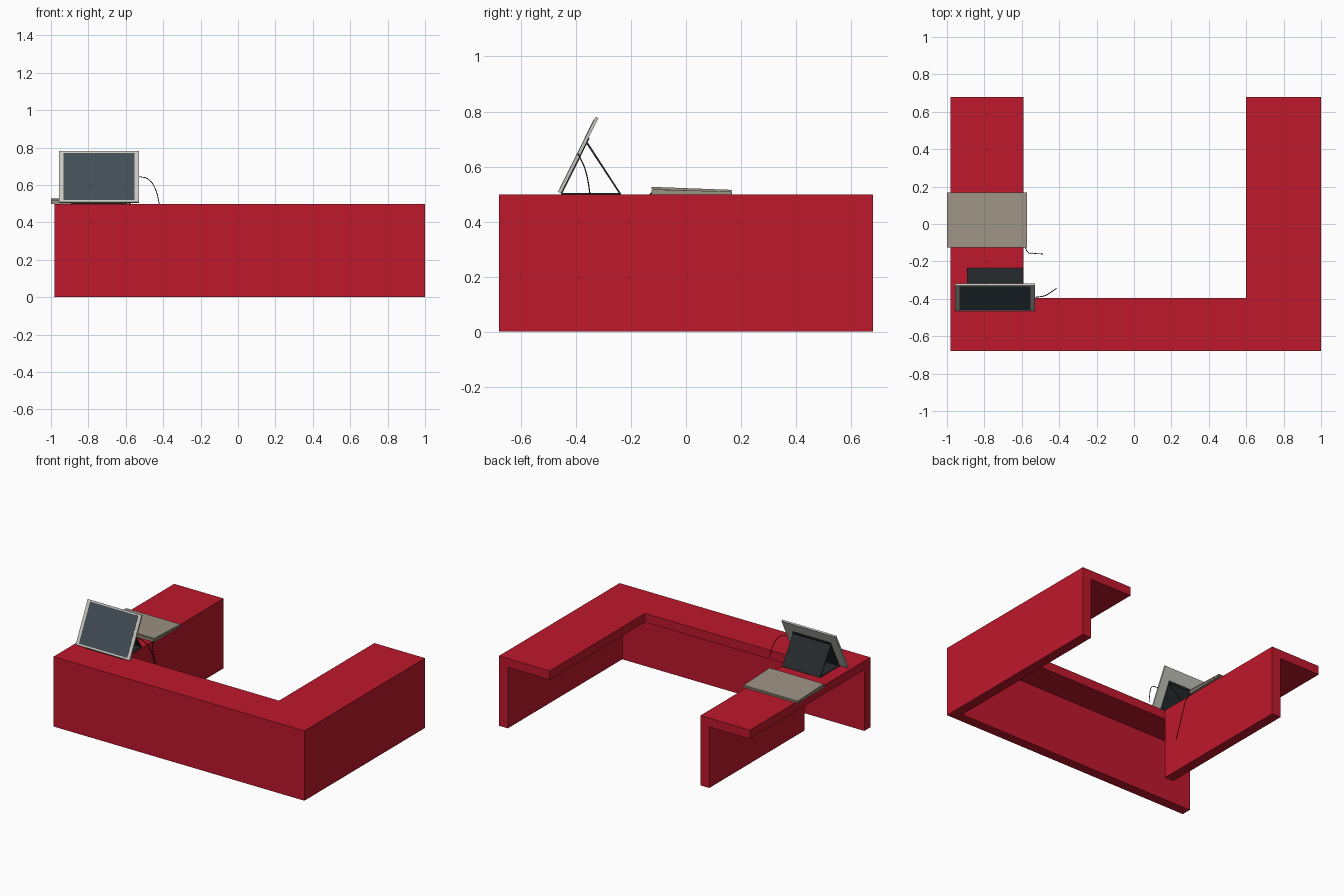
import bpy
from math import radians
from mathutils import Matrix, Vector

if "Cube" in bpy.data.objects:
    bpy.data.objects.remove(bpy.data.objects["Cube"])


def material(name, rgb):
    m = bpy.data.materials.new(name)
    m.diffuse_color = (*rgb, 1)
    m.use_nodes = True
    m.node_tree.nodes["Principled BSDF"].inputs["Base Color"].default_value = m.diffuse_color
    return m


RED = material("red_laminate", (0.52, 0.009, 0.025))
BEZEL = material("pale_grey", (0.58, 0.58, 0.53))
SCREEN = material("slate_glass", (0.055, 0.075, 0.09))
DARK = material("dark_plastic", (0.02, 0.024, 0.027))
TAUPE = material("taupe", (0.34, 0.29, 0.235))
BLACK = material("black_rubber", (0.005, 0.005, 0.005))


def add_mesh(name, verts, faces, mat, matrix=None):
    me = bpy.data.meshes.new(name)
    me.from_pydata([matrix @ Vector(v) if matrix else v for v in verts], [], faces)
    me.materials.append(mat)
    ob = bpy.data.objects.new(name, me)
    bpy.context.collection.objects.link(ob)
    return ob


def prism(name, profile, x0, x1, mat, matrix=None):
    """Extrude a counter-clockwise (y, z) profile along x."""
    n = len(profile)
    verts = [(x, y, z) for x in (x0, x1) for y, z in profile]
    faces = [tuple(range(n))[::-1], tuple(range(n, 2 * n))]
    faces += [(i, (i + 1) % n, n + (i + 1) % n, n + i) for i in range(n)]
    return add_mesh(name, verts, faces, mat, matrix)


def box(name, x, y, z, mat, matrix=None):
    return prism(name, [(y[0], z[0]), (y[1], z[0]), (y[1], z[1]), (y[0], z[1])],
                 x[0], x[1], mat, matrix)


def cable(name, points, radius=0.0022):
    cu = bpy.data.curves.new(name, 'CURVE')
    cu.dimensions = '3D'
    cu.bevel_depth = radius
    cu.bevel_resolution = 1
    cu.resolution_u = 6
    cu.use_fill_caps = True
    sp = cu.splines.new('BEZIER')
    sp.bezier_points.add(len(points) - 1)
    for bp, p in zip(sp.bezier_points, points):
        bp.co = p
        bp.handle_left_type = bp.handle_right_type = 'AUTO'
    cu.materials.append(BLACK)
    ob = bpy.data.objects.new(name, cu)
    bpy.context.collection.objects.link(ob)


# Desk tops
TOP = (0.435, 0.498)
box("right_top", (0.6, 1.0), (-0.68, 0.68), TOP, RED)
box("front_top", (-0.98, 0.6), (-0.68, -0.395), TOP, RED)
box("left_top", (-0.98, -0.59), (-0.395, 0.68), TOP, RED)

# Upright panels
LEG = (0, 0.435)
box("front_panel", (-0.98, 1.0), (-0.68, -0.61), LEG, RED)
box("right_panel", (0.93, 1.0), (-0.61, 0.68), LEG, RED)
box("left_panel", (-0.66, -0.59), (-0.395, 0.68), LEG, RED)

# Tilted display, built upright and leaned back about its lower front edge
tilt = Matrix.Translation((-0.743, -0.465, 0.508)) @ Matrix.Rotation(radians(-26.5), 4, 'X')
box("display_body", (-0.213, 0.213), (0, 0.012), (0, 0.305), BEZEL, tilt)
box("display_screen", (-0.19, 0.19), (-0.001, 0.001), (0.012, 0.294), SCREEN, tilt)
box("stand_back_plate", (-0.15, 0.15), (0.012, 0.016), (0, 0.225), DARK, tilt)

# Folding stand under the display
box("stand_base", (-0.893, -0.593), (-0.455, -0.237), (0.498, 0.503), DARK)
prism("stand_strut", [(-0.243, 0.501), (-0.236, 0.501), (-0.357, 0.688), (-0.363, 0.684)],
      -0.893, -0.593, DARK)

# Closed wedge-shaped computer: base, dark seam, lid
prism("computer_base", [(-0.125, 0.498), (0.168, 0.498), (0.168, 0.507), (-0.125, 0.515)],
      -1.0, -0.572, TAUPE)
prism("computer_seam", [(-0.121, 0.515), (0.164, 0.507), (0.164, 0.5085), (-0.121, 0.5175)],
      -0.996, -0.576, DARK)
prism("computer_lid", [(-0.125, 0.5175), (0.168, 0.5085), (0.168, 0.515), (-0.125, 0.526)],
      -1.0, -0.572, TAUPE)

# Cables
cable("display_cable", [(-0.532, -0.392, 0.645), (-0.482, -0.385, 0.632),
                        (-0.445, -0.365, 0.585), (-0.416, -0.345, 0.475)])
cable("computer_cable", [(-0.582, -0.122, 0.507), (-0.572, -0.146, 0.48),
                         (-0.54, -0.156, 0.36), (-0.488, -0.16, 0.14)])
